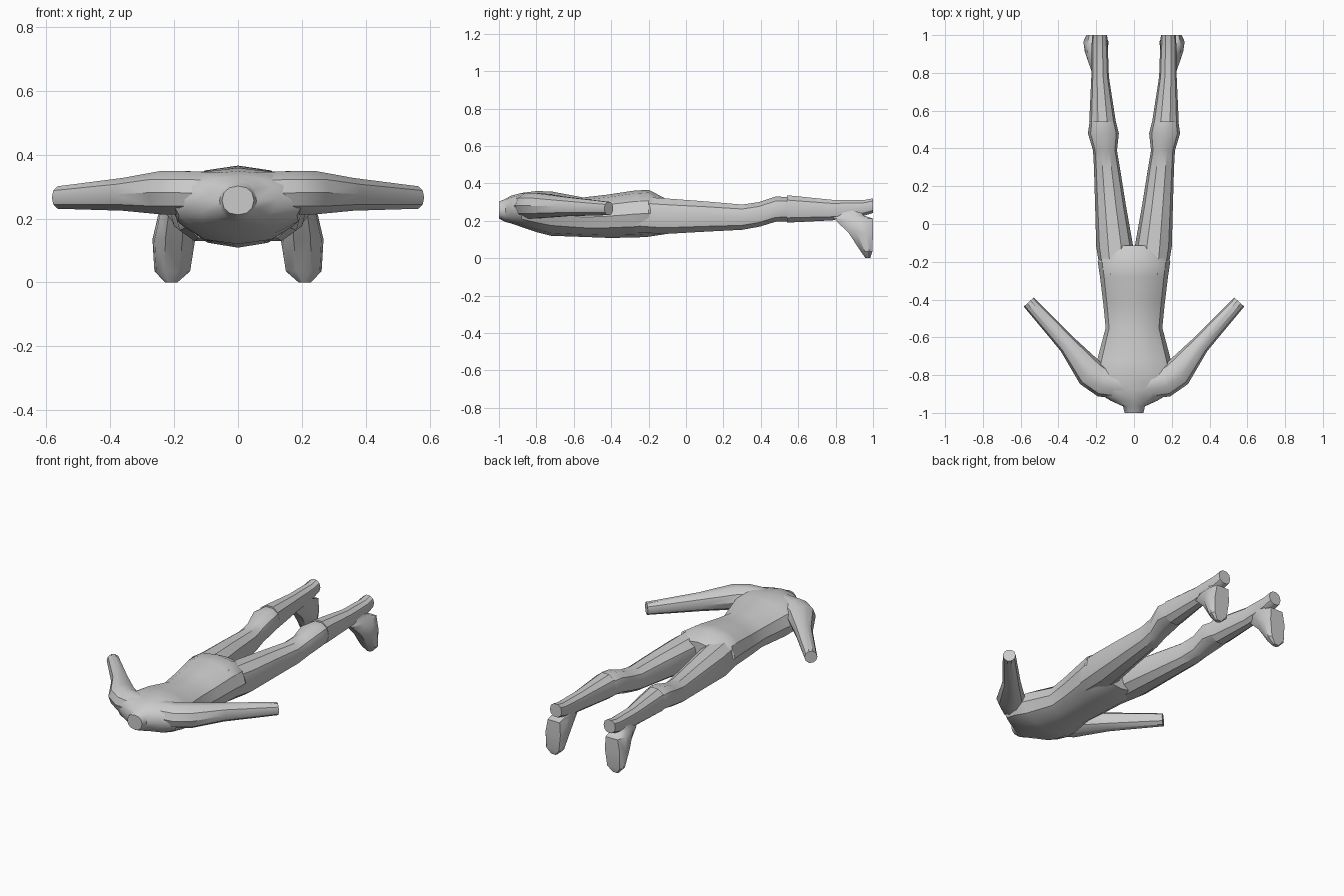
import bpy, bmesh, math
from mathutils import Vector

if "Cube" in bpy.data.objects:
    bpy.data.objects.remove(bpy.data.objects["Cube"])


def loft(name, rings, mirror=False, angle=35):
    """Skin a list of equal-length point rings, cap both ends."""
    bm = bmesh.new()
    loops = [[bm.verts.new(p) for p in r] for r in rings]
    n = len(loops[0])
    for a, b in zip(loops, loops[1:]):
        for i in range(n):
            j = (i + 1) % n
            bm.faces.new((a[i], a[j], b[j], b[i]))
    bm.faces.new(loops[0])
    bm.faces.new(loops[-1][::-1])
    bmesh.ops.recalc_face_normals(bm, faces=bm.faces)
    me = bpy.data.meshes.new(name)
    bm.to_mesh(me)
    bm.free()
    ob = bpy.data.objects.new(name, me)
    bpy.context.collection.objects.link(ob)
    bpy.ops.object.select_all(action='DESELECT')
    ob.select_set(True)
    bpy.context.view_layer.objects.active = ob
    bpy.ops.object.shade_smooth_by_angle(angle=math.radians(angle))
    if mirror:
        ob.modifiers.new("mirror", 'MIRROR').use_mirror_merge = False
    return ob


def circle(n, p=1.0):
    pts = []
    for i in range(n):
        t = 2 * math.pi * i / n
        c, s = math.cos(t), math.sin(t)
        pts.append((math.copysign(abs(c) ** p, c), math.copysign(abs(s) ** p, s)))
    return pts


def ring_y(y, x0, x1, z0, z1, n=12, p=0.9):
    """Rounded cross-section facing along y."""
    cx, cz, rx, rz = (x0 + x1) / 2, (z0 + z1) / 2, (x1 - x0) / 2, (z1 - z0) / 2
    return [(cx + rx * a, y, cz + rz * b) for a, b in circle(n, p)]


# torso with neck stump: y, half width, bottom z, top z
torso = [
    (-1.00, .050, .212, .302), (-.965, .058, .194, .318), (-.935, .125, .186, .335),
    (-.88, .21, .167, .349), (-.80, .215, .140, .359), (-.72, .195, .120, .357),
    (-.55, .150, .114, .325), (-.42, .163, .109, .340), (-.28, .180, .110, .361),
    (-.20, .192, .115, .366), (-.115, .150, .128, .322)]
loft("torso", [ring_y(y, -w, w, a, b) for y, w, a, b in torso])

# arms: x, y, z, horizontal radius, vertical radius
arm = [(.05, -.855, .280, .075, .068), (.165, -.835, .281, .082, .071),
       (.228, -.792, .281, .080, .071), (.350, -.640, .276, .050, .054),
       (.557, -.413, .266, .036, .037)]
rings = []
for i, (x, y, z, rh, rv) in enumerate(arm):
    a, b = arm[max(i - 1, 0)], arm[min(i + 1, len(arm) - 1)]
    d = Vector((b[0] - a[0], b[1] - a[1], 0)).normalized()
    side = Vector((d.y, -d.x, 0))
    rings.append([Vector((x, y, z)) + side * rh * u + Vector((0, 0, rv * v))
                  for u, v in circle(10)])
loft("arms", rings, True)

# thighs and knees: y, inner x, outer x, bottom z, top z
thigh = [(-.27, .015, .175, .135, .335), (-.12, .004, .200, .125, .325),
         (.10, .043, .206, .138, .308), (.30, .075, .212, .149, .290),
         (.39, .090, .217, .165, .303), (.48, .080, .244, .192, .333),
         (.55, .098, .234, .194, .330)]
loft("thighs", [ring_y(*r, n=10) for r in thigh], True)

# boot shafts running back to the heel
shaft = [(.54, .096, .237, .187, .340), (.56, .099, .236, .188, .338),
         (.78, .133, .226, .200, .315), (.87, .136, .226, .208, .315),
         (.95, .140, .224, .225, .313), (1.0, .142, .222, .240, .322)]
loft("boot_shafts", [ring_y(*r, n=10) for r in shaft], True)

# feet pointing down, with a flat sole at the back: z, inner x, outer x, front y, sole y
half = [(.75, 1), (1, .45), (.9, -.3), (.4, -1)]
outline = half + [(-u, v) for u, v in reversed(half)]
foot = [(.265, .145, .220, .79, .92), (.228, .143, .232, .785, .95),
        (.212, .142, .250, .79, 1.0), (.135, .134, .268, .87, 1.0),
        (.035, .150, .262, .935, .996), (.000, .190, .228, .96, .985)]
loft("feet", [[((x0 + x1) / 2 + u * (x1 - x0) / 2, (y0 + y1) / 2 + v * (y1 - y0) / 2, z)
               for u, v in outline] for z, x0, x1, y0, y1 in foot], True)
